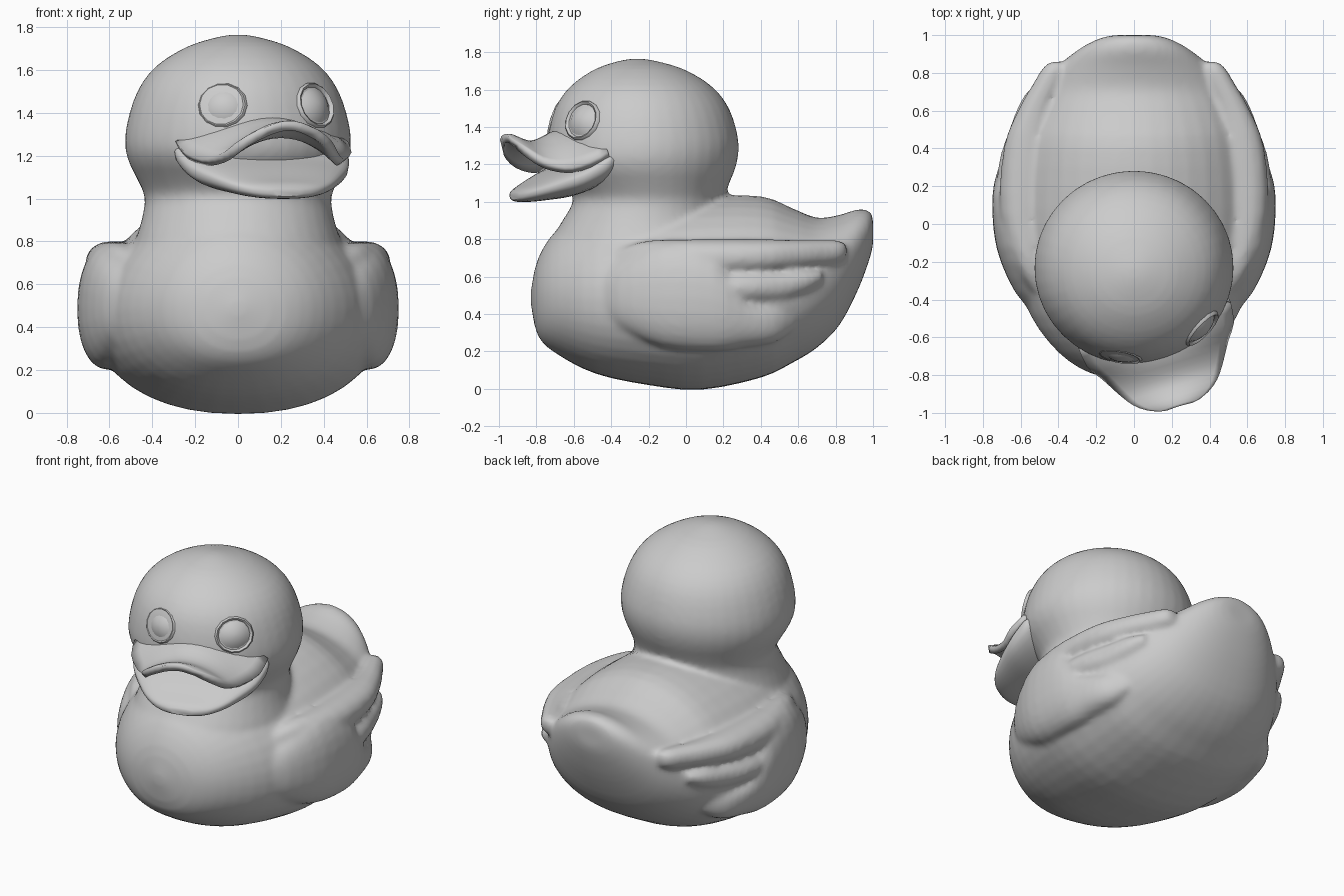
import bpy, bmesh, math
from mathutils import Vector, Matrix

if "Cube" in bpy.data.objects:
    bpy.data.objects.remove(bpy.data.objects["Cube"])

HEAD = Vector((0, -0.23, 0))                      # head axis
TURN = Matrix.Translation(HEAD) @ Matrix.Rotation(math.radians(17), 4, 'Z') @ Matrix.Translation((.015, 0, 0))


def spow(v, p):
    return math.copysign(abs(v) ** (2 / p), v)


def refine(secs, k=3):
    """Insert Catmull-Rom steps between sections for a smooth loft."""
    out = []
    for i in range(len(secs) - 1):
        quad = [secs[max(i - 1, 0)], secs[i], secs[i + 1], secs[min(i + 2, len(secs) - 1)]]
        for j in range(k):
            t = j / k
            out.append(tuple(.5 * (2 * b + (c - a) * t + (2 * a - 5 * b + 4 * c - d) * t * t
                                   + (3 * b - a - 3 * c + d) * t ** 3) for a, b, c, d in zip(*quad)))
    return out + [secs[-1]]


def skin(bm, rings):
    """Bridge equal-sized rings of points into a closed, capped shell."""
    loops = [[bm.verts.new(p) for p in r] for r in rings]
    n = len(loops[0])
    for a, b in zip(loops, loops[1:]):
        for i in range(n):
            j = (i + 1) % n
            bm.faces.new((a[i], a[j], b[j], b[i]))
    bm.faces.new(loops[0][::-1])
    bm.faces.new(loops[-1])


def loft_y(bm, secs, n=40, p=2.2, top=None, sx=1):
    """Sections along y: (y, x centre, half width, z low, z widest, z high)."""
    rings = []
    for y, cx, w, lo, mid, hi in refine(secs):
        ring = []
        for i in range(n):
            a = 2 * math.pi * i / n
            q = (top or p) if math.sin(a) > 0 else p
            s = spow(math.sin(a), q)
            ring.append((sx * (cx + w * spow(math.cos(a), q)), y,
                         mid + s * ((hi - mid) if s > 0 else (mid - lo))))
        rings.append(ring)
    skin(bm, rings)


def loft_z(bm, secs, n=40):
    """Sections along z: (z, y centre, x radius, y radius)."""
    skin(bm, [[(rx * math.cos(2 * math.pi * i / n), cy + ry * math.sin(2 * math.pi * i / n), z)
               for i in range(n)] for z, cy, rx, ry in refine(secs)])


def finish(name, bm, angle=50):
    bmesh.ops.recalc_face_normals(bm, faces=bm.faces)
    me = bpy.data.meshes.new(name)
    bm.to_mesh(me)
    bm.free()
    ob = bpy.data.objects.new(name, me)
    bpy.context.collection.objects.link(ob)
    bpy.ops.object.select_all(action='DESELECT')
    ob.select_set(True)
    bpy.context.view_layer.objects.active = ob
    bpy.ops.object.shade_smooth_by_angle(angle=math.radians(angle))
    return ob


# Body with upturned tail
bm = bmesh.new()
loft_y(bm, [(-.83, 0, .03, .46, .49, .52), (-.79, 0, .23, .28, .49, .70),
            (-.68, 0, .40, .18, .49, .86), (-.48, 0, .55, .08, .48, .97),
            (-.20, 0, .65, .02, .47, 1.0), (.08, 0, .68, -.005, .46, 1.03),
            (.40, 0, .65, .06, .47, 1.03), (.57, 0, .59, .14, .52, .965),
            (.70, 0, .52, .22, .58, .915), (.82, 0, .42, .34, .66, .93),
            (.92, 0, .30, .53, .76, .96), (.98, 0, .19, .69, .83, .95),
            (1.0, 0, .10, .77, .85, .91)], top=1.9)

# Neck and head
loft_z(bm, [(.70, -.22, .50, .52), (.80, -.22, .48, .50), (.90, -.22, .45, .44),
            (1.0, -.20, .435, .405), (1.07, -.205, .46, .425), (1.2, -.23, .52, .50),
            (1.33, -.23, .522, .51), (1.5, -.235, .47, .465), (1.62, -.24, .38, .375),
            (1.71, -.25, .235, .235), (1.755, -.26, .09, .09), (1.765, -.26, .02, .02)])

# Wings: a main bulge and two longer feathers on each side
MAIN = [(-.50, .45, .05, .40, .48, .56), (-.36, .53, .10, .32, .49, .68),
        (-.12, .585, .145, .22, .49, .79), (.15, .605, .145, .20, .48, .75),
        (.32, .58, .13, .22, .40, .50), (.48, .555, .09, .25, .36, .45),
        (.58, .52, .03, .32, .38, .43)]
TOP = [(-.36, .49, .05, .60, .68, .74), (-.22, .545, .085, .60, .69, .79), (.05, .59, .12, .60, .69, .80),
       (.40, .57, .12, .615, .71, .80), (.60, .525, .09, .645, .72, .795),
       (.75, .455, .075, .66, .73, .795), (.83, .42, .06, .68, .735, .79),
       (.86, .41, .03, .71, .74, .77)]
MIDDLE = [(0, .60, .13, .43, .53, .64), (.30, .605, .115, .455, .54, .625),
          (.50, .565, .095, .465, .55, .63), (.65, .525, .075, .515, .58, .635),
          (.73, .50, .04, .57, .60, .63)]
for side in (-1, 1):
    for feather in (MAIN, TOP, MIDDLE):
        loft_y(bm, feather, n=24, sx=side)

# Fuse into one skin and soften the joins
body = finish("body", bm)
fuse = body.modifiers.new("fuse", 'REMESH')
fuse.mode = 'VOXEL'
fuse.voxel_size = .018
fuse.use_smooth_shade = True
soft = body.modifiers.new("soften", 'SMOOTH')
soft.factor = .5
soft.iterations = 6

# Upper bill: arched sheet with a curled tip (forward, half width, z centre, z edge)
bm = bmesh.new()
cols = 15
rows = []
for d, w, zc, ze in refine([(.32, .41, 1.37, 1.25), (.42, .395, 1.37, 1.20), (.50, .34, 1.355, 1.17),
                            (.57, .30, 1.32, 1.175), (.64, .262, 1.305, 1.20), (.70, .222, 1.32, 1.245),
                            (.745, .155, 1.34, 1.29), (.77, .06, 1.34, 1.33)], 2):
    row = []
    for i in range(cols):
        s = -1 + 2 * i / (cols - 1)
        row.append(bm.verts.new((s * w, -d, zc + (ze - zc) * s * s)))
    rows.append(row)
for a, b in zip(rows, rows[1:]):
    for i in range(cols - 1):
        bm.faces.new((a[i], a[i + 1], b[i + 1], b[i]))
bm.transform(TURN)
upper = finish("upper_bill", bm)
thick = upper.modifiers.new("thickness", 'SOLIDIFY')
thick.thickness = .045
thick.offset = 0

# Lower bill, rising to the mouth corners that wrap the cheeks
bm = bmesh.new()
loft_y(bm, [(-.725, 0, .07, 1.01, 1.03, 1.045), (-.70, 0, .16, 1.0, 1.04, 1.07),
            (-.64, 0, .245, 1.0, 1.065, 1.10), (-.55, 0, .32, 1.01, 1.10, 1.15),
            (-.45, 0, .385, 1.025, 1.14, 1.20), (-.36, 0, .415, 1.055, 1.19, 1.265),
            (-.31, 0, .42, 1.09, 1.22, 1.285), (-.27, 0, .40, 1.15, 1.22, 1.27)], n=32, p=2.4)
bm.transform(TURN)
finish("lower_bill", bm)

# Eyes: low rim around a shallow dome
for side, label in ((-1, "left"), (1, "right")):
    yaw, tilt = math.radians(28.5 * side + 1), math.radians(17)
    nrm = Vector((math.sin(yaw) * math.cos(tilt), -math.cos(yaw) * math.cos(tilt), math.sin(tilt)))
    at = Vector((math.sin(yaw) * .478, -math.cos(yaw) * .478, 1.435))
    place = TURN @ Matrix.Translation(at) @ nrm.to_track_quat('Z', 'Y').to_matrix().to_4x4()
    bm = bmesh.new()
    n = 14
    profile = [(.122, -.03), (.118, .004), (.110, .012), (.100, .006), (.096, -.004),
               (.070, .014), (.035, .026), (.01, .03)]
    skin(bm, [[(r * math.cos(2 * math.pi * i / n), .93 * r * math.sin(2 * math.pi * i / n), z)
               for i in range(n)] for r, z in profile])
    bm.transform(place)
    finish(label + "_eye", bm, 40)
